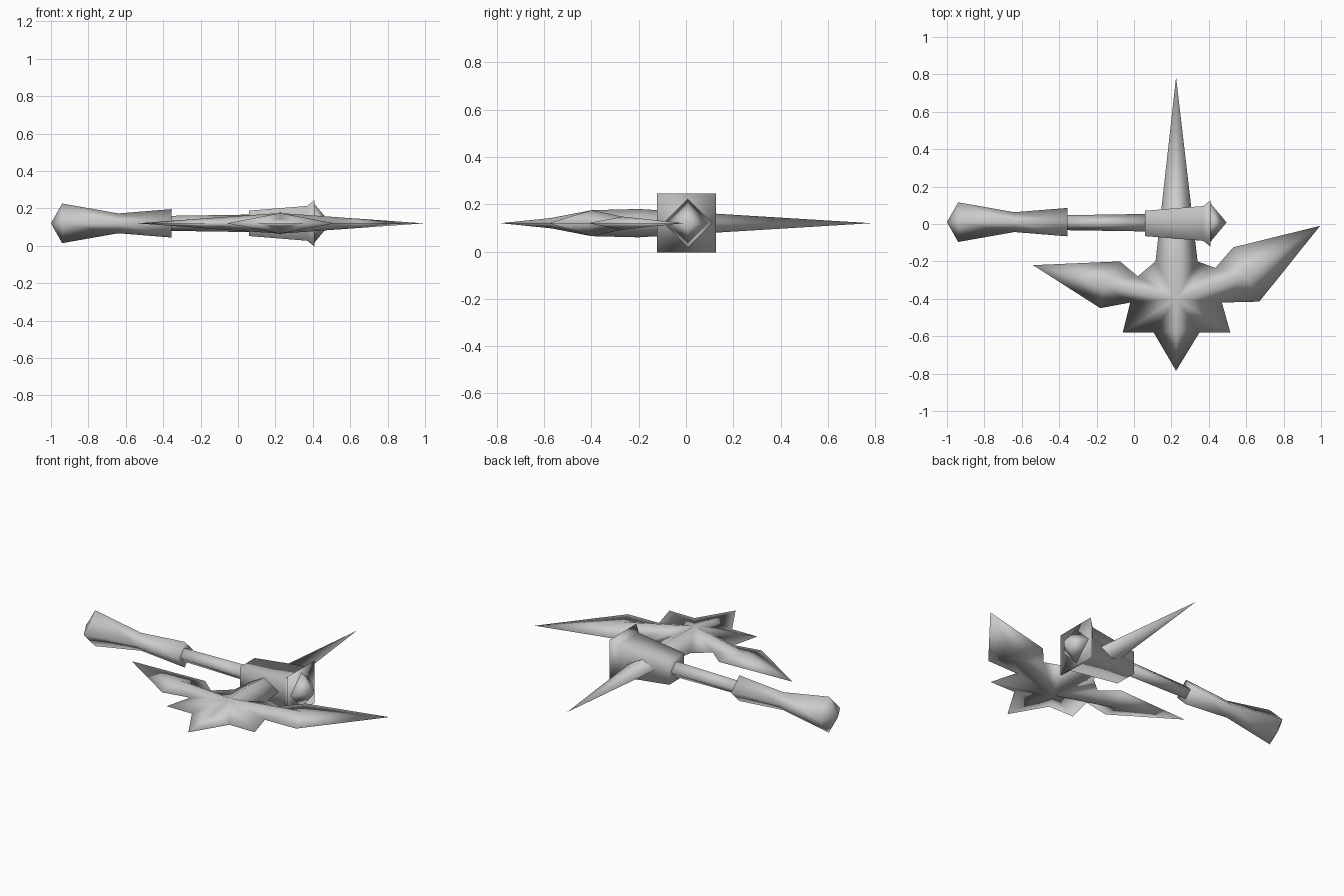
import bpy, bmesh, math

if "Cube" in bpy.data.objects:
    bpy.data.objects.remove(bpy.data.objects["Cube"])

grey = bpy.data.materials.new("plain_grey")
grey.diffuse_color = (0.6, 0.6, 0.6, 1)
grey.use_nodes = True
grey.node_tree.nodes["Principled BSDF"].inputs["Base Color"].default_value = grey.diffuse_color
Z = 0.12  # height of the axe's middle plane


def finish(name, bm):
    bmesh.ops.recalc_face_normals(bm, faces=bm.faces)
    for f in bm.faces:
        f.smooth = True
    me = bpy.data.meshes.new(name)
    bm.to_mesh(me)
    bm.free()
    me.materials.append(grey)
    ob = bpy.data.objects.new(name, me)
    bpy.context.collection.objects.link(ob)


def loft_x(name, sections, y, turn=0.0):
    """Four-sided bar along x; sections are (x, corner radius), radius 0 is a point."""
    bm = bmesh.new()
    rings = []
    for x, r in sections:
        angles = [turn + k * math.pi / 2 for k in range(4)] if r else [0]
        rings.append([bm.verts.new((x, y + r * math.cos(a), Z + r * math.sin(a)))
                      for a in angles])
    for a, b in zip(rings, rings[1:]):
        for k in range(4):
            n = (k + 1) % 4
            quad = [a[k % len(a)], a[n % len(a)], b[n % len(b)], b[k % len(b)]]
            bm.faces.new(list(dict.fromkeys(quad)))
    for ring in (rings[0], rings[-1]):
        if len(ring) == 4:
            bm.faces.new(ring)
    finish(name, bm)


# Handle: diamond-section grip with pointed pommel, and a thin shaft
loft_x("grip", [(-1.0, 0), (-0.94, 0.106), (-0.64, 0.053), (-0.355, 0.076)], 0.01)
loft_x("shaft", [(-0.37, 0.04), (0.08, 0.047)], 0.007)

# Square head socket with flared lip, and the diamond point on its end
R2 = math.sqrt(2)
loft_x("head_socket", [(0.06, 0.068 * R2), (0.37, 0.093 * R2), (0.41, 0.125 * R2)],
       0.003, math.pi / 4)
loft_x("end_point", [(0.405, 0.108), (0.495, 0)], 0.008)

# Blade and back spike: each sector is (raised ridge point or None, outline points)
HUB = (0.225, -0.4, 0.055)
sectors = [
    ((0.225, -0.2, 0.06), [(0.34, -0.2), (0.225, 0.785), (0.115, -0.2)]),
    ((-0.16, -0.32, 0.028), [(0.02, -0.28), (-0.075, -0.2), (-0.54, -0.22),
                             (-0.18, -0.45), (-0.02, -0.42)]),
    (None, [(-0.06, -0.58)]),
    ((0.225, -0.57, 0.022), [(0.105, -0.58), (0.225, -0.785), (0.35, -0.58)]),
    (None, [(0.515, -0.58)]),
    ((0.6, -0.27, 0.028), [(0.47, -0.42), (0.67, -0.415), (0.995, -0.01),
                           (0.53, -0.125), (0.435, -0.235)]),
]
bm = bmesh.new()
chains = [[bm.verts.new((x, y, Z)) for x, y in pts] for _, pts in sectors]
for side in (1, -1):
    hub = bm.verts.new((HUB[0], HUB[1], Z + side * HUB[2]))
    for i, (ridge, _) in enumerate(sectors):
        chain = chains[i]
        if ridge:
            top = bm.verts.new((ridge[0], ridge[1], Z + side * ridge[2]))
            for a, b in zip(chain, chain[1:]):
                bm.faces.new((top, a, b))
            bm.faces.new((hub, chain[0], top))
            bm.faces.new((hub, top, chain[-1]))
        # web between this sector and the next
        bm.faces.new((hub, chain[-1], chains[(i + 1) % len(chains)][0]))
finish("blade", bm)
